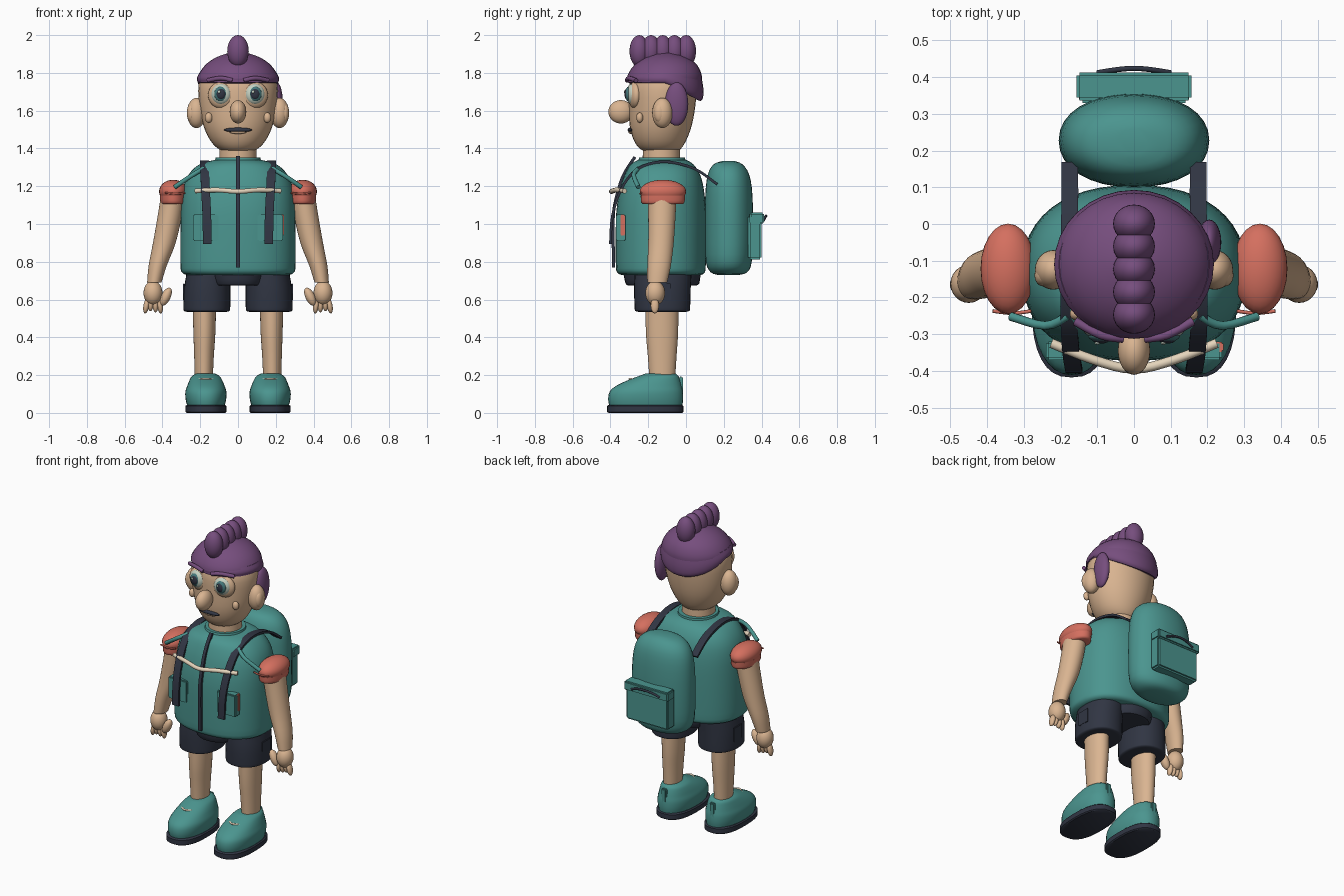
import bpy, bmesh, math
from mathutils import Vector, Euler

# Colours
def mat(name, r, g, b):
    m = bpy.data.materials.new(name)
    m.diffuse_color = (r, g, b, 1)
    return m

TEAL = mat("teal cloth", .070, .300, .275)
SKIN = mat("skin", .700, .460, .285)
PURPLE = mat("purple hair", .180, .075, .205)
RED = mat("coral cloth", .660, .160, .115)
NAVY = mat("dark navy", .030, .036, .056)
CREAM = mat("cream", .780, .660, .500)
WHITE = mat("eye white", .560, .640, .540)
IRIS = mat("iris", .060, .190, .200)

def finish(bm, name, m, angle=40):
    bmesh.ops.recalc_face_normals(bm, faces=bm.faces)
    me = bpy.data.meshes.new(name)
    bm.to_mesh(me)
    bm.free()
    me.materials.append(m)
    ob = bpy.data.objects.new(name, me)
    bpy.context.collection.objects.link(ob)
    bpy.ops.object.select_all(action='DESELECT')
    ob.select_set(True)
    bpy.context.view_layer.objects.active = ob
    bpy.ops.object.shade_smooth_by_angle(angle=math.radians(angle))
    return ob

def ball(name, c, r, m, rot=(0, 0, 0), seg=24):
    bm = bmesh.new()
    bmesh.ops.create_uvsphere(bm, u_segments=seg, v_segments=seg * 2 // 3, radius=1)
    e = Euler(rot).to_matrix()
    for v in bm.verts:
        v.co = Vector(c) + e @ Vector([a * b for a, b in zip(v.co, r)])
    return finish(bm, name, m)

def box(name, c, size, m, bevel=.006, rot=(0, 0, 0)):
    bm = bmesh.new()
    bmesh.ops.create_cube(bm, size=1)
    for v in bm.verts:
        v.co = Vector([a * b for a, b in zip(v.co, size)])
    if bevel:
        bmesh.ops.bevel(bm, geom=bm.edges[:], offset=bevel, segments=2, affect='EDGES')
    e = Euler(rot).to_matrix()
    for v in bm.verts:
        v.co = Vector(c) + e @ v.co
    return finish(bm, name, m)

def spline(pts, sub):
    """Smooth curve through a list of tuples."""
    P = [Vector(p) for p in pts]
    out = []
    for i in range(len(P) - 1):
        a, b, c, d = P[max(i - 1, 0)], P[i], P[i + 1], P[min(i + 2, len(P) - 1)]
        for k in range(sub):
            t = k / sub
            out.append(.5 * (2 * b + (c - a) * t + (2 * a - 5 * b + 4 * c - d) * t * t
                             + (3 * b - a - 3 * c + d) * t ** 3))
    return out + [P[-1]]

def loft(name, rings, m, power=2, s=1, sub=3, n=32, shear=None):
    """Stack of oval rings: (x centre, z, x radius, y min, y max)."""
    bm = bmesh.new()
    loops = []
    for cx, z, rx, y0, y1 in spline(rings, sub):
        loop = []
        for i in range(n):
            a = 2 * math.pi * i / n
            f = lambda t: math.copysign(abs(t) ** (2 / power), t)
            co = Vector((s * (cx + rx * f(math.cos(a))),
                         (y0 + y1) / 2 + (y1 - y0) / 2 * f(math.sin(a)), z))
            if shear:
                co.z += shear(co)
            loop.append(bm.verts.new(co))
        loops.append(loop)
    for a, b in zip(loops, loops[1:]):
        for i in range(n):
            bm.faces.new((a[i], a[(i + 1) % n], b[(i + 1) % n], b[i]))
    bm.faces.new(loops[0])
    bm.faces.new(loops[-1])
    return finish(bm, name, m)

def strip(name, pts, width, thick, m):
    """Flat band following a path, its width lying along x."""
    P = spline(pts, 4)
    bm = bmesh.new()
    loops = []
    for i, p in enumerate(P):
        t = P[min(i + 1, len(P) - 1)] - P[max(i - 1, 0)]
        nrm = t.cross(Vector((1, 0, 0))).normalized() * thick / 2
        w = Vector((width / 2, 0, 0))
        loops.append([bm.verts.new(q) for q in (p - w - nrm, p + w - nrm, p + w + nrm, p - w + nrm)])
    for a, b in zip(loops, loops[1:]):
        for i in range(4):
            bm.faces.new((a[i], a[(i + 1) % 4], b[(i + 1) % 4], b[i]))
    bm.faces.new(loops[0])
    bm.faces.new(loops[-1])
    return finish(bm, name, m)

def tube(name, pts, r, m):
    cu = bpy.data.curves.new(name, 'CURVE')
    cu.dimensions, cu.bevel_depth, cu.bevel_resolution, cu.use_fill_caps = '3D', r, 3, True
    P = spline(pts, 4)
    sp = cu.splines.new('POLY')
    sp.points.add(len(P) - 1)
    for q, p in zip(sp.points, P):
        q.co = (*p, 1)
    tmp = bpy.data.objects.new(name + "_path", cu)
    me = bpy.data.meshes.new_from_object(tmp)
    bpy.data.objects.remove(tmp)
    bm = bmesh.new()
    bm.from_mesh(me)
    bpy.data.meshes.remove(me)
    return finish(bm, name, m)

# Head, neck and hair
loft("head", [(0, 1.375, .05, -.19, -.06), (0, 1.395, .10, -.24, -.03), (0, 1.44, .145, -.275, .0),
              (0, 1.52, .183, -.298, .03), (0, 1.63, .205, -.303, .05), (0, 1.74, .208, -.30, .055),
              (0, 1.83, .17, -.26, .03)], SKIN)
loft("neck", [(0, 1.30, .10, -.23, -.03), (0, 1.42, .098, -.228, -.032)], SKIN)
loft("hair_cap", [(0, 1.75, .212, -.312, .085), (0, 1.79, .208, -.308, .083), (0, 1.84, .175, -.275, .06),
                  (0, 1.88, .12, -.22, .01), (0, 1.905, .05, -.15, -.06), (0, 1.91, .005, -.11, -.10)], PURPLE)
loft("hair_back", [(0, 1.745, .205, -.30, .075), (0, 1.755, .215, -.31, .09), (0, 1.775, .217, -.312, .092),
                   (0, 1.80, .205, -.30, .08)], PURPLE,
     shear=lambda c: -.5 * max(0, c.y + .1) * (1.81 - c.z) / .06)
for i in range(5):
    ball("mohawk_lump", (0, -.247 + .062 * i, 1.915), (.057, .052, .085), PURPLE)
ball("side_hair", (.205, -.05, 1.635), (.033, .062, .115), PURPLE)

# Face
ball("nose", (0, -.345, 1.594), (.044, .066, .062), SKIN)
ball("mouth", (0, -.295, 1.498), (.075, .014, .012), NAVY)
ball("lower_lip", (0, -.293, 1.487), (.045, .012, .01), SKIN)
for s in (-1, 1):
    ball("eyelid", (s * .09, -.272, 1.682), (.07, .033, .07), SKIN, (0, 0, s * .2))
    ball("eye", (s * .09, -.285, 1.687), (.053, .032, .055), WHITE, (0, 0, s * .2))
    ball("iris", (s * .09, -.303, 1.688), (.036, .019, .04), IRIS)
    ball("pupil", (s * .09, -.314, 1.688), (.024, .012, .028), NAVY)
    ball("eye_glint", (s * .09 - .01, -.325, 1.70), (.007, .004, .008), WHITE, seg=12)
    tube("eyebrow", [(s * .03, -.312, 1.76), (s * .09, -.302, 1.772), (s * .16, -.265, 1.76)], .012, PURPLE)
    ball("cheek", (s * .155, -.245, 1.563), (.02, .018, .027), SKIN)
    ball("ear", (s * .22, -.125, 1.588), (.05, .054, .08), SKIN)
    ball("inner_ear", (s * .247, -.14, 1.588), (.024, .03, .05), SKIN)

# Jacket
loft("torso", [(0, .73, .27, -.34, .08), (0, .745, .298, -.365, .10), (0, .80, .305, -.372, .105),
               (0, 1.05, .303, -.370, .105), (0, 1.18, .292, -.35, .095), (0, 1.26, .262, -.325, .075),
               (0, 1.315, .205, -.295, .04), (0, 1.34, .12, -.25, .0)], TEAL, 2.3, n=48)
loft("collar", [(0, 1.32, .125, -.258, .0), (0, 1.352, .118, -.248, -.005)], TEAL)
strip("zipper", [(0, -.27, 1.355), (0, -.335, 1.25), (0, -.378, 1.10), (0, -.386, .98), (0, -.383, .77)],
      .02, .016, NAVY)
tube("chest_strap", [(-.225, -.325, 1.175), (-.11, -.37, 1.18), (0, -.395, 1.172),
                     (.11, -.37, 1.18), (.225, -.325, 1.175)], .013, CREAM)
box("pocket_tag", (.205, -.335, .995), (.078, .026, .11), RED, .004)

# Backpack
loft("backpack", [(0, .73, .09, .17, .28), (0, .745, .15, .13, .325), (0, .80, .195, .105, .348),
                  (0, .95, .205, .10, .355), (0, 1.15, .20, .102, .352), (0, 1.26, .175, .115, .335),
                  (0, 1.315, .12, .145, .30), (0, 1.333, .04, .19, .26)], TEAL, 2.15)
box("backpack_pocket", (0, .365, .93), (.30, .072, .235), TEAL, .01)
box("pocket_flap", (0, .375, 1.03), (.314, .076, .06), TEAL, .008)
strip_pts = [(-.10, .412, 1.02), (-.05, .42, 1.038), (0, .424, 1.043), (.05, .42, 1.038), (.10, .412, 1.02)]
tube("pocket_handle", strip_pts, .007, NAVY)

for s in (-1, 1):
    strip("shoulder_strap", [(s * .175, .165, 1.21), (s * .175, .04, 1.295), (s * .177, -.12, 1.33),
                             (s * .177, -.26, 1.29), (s * .172, -.345, 1.18), (s * .165, -.39, 1.04),
                             (s * .163, -.40, .895)], .046, .014, NAVY)
    box("chest_pocket", (s * .172, -.345, .98), (.135, .05, .14), TEAL)
    tube("shoulder_cord", [(s * .18, -.25, 1.295), (s * .24, -.277, 1.26), (s * .335, -.252, 1.195)], .012, TEAL)

    # Arms and hands
    ball("sleeve", (s * .343, -.122, 1.172), (.075, .123, .062), RED)
    loft("sleeve_cuff", [(.343, 1.105, .06, -.225, -.02), (.343, 1.115, .068, -.237, -.008),
                         (.343, 1.15, .07, -.24, -.005)], RED, s=s)
    tube("sleeve_cord", [(s * .28, -.237, 1.165), (s * .33, -.243, 1.16), (s * .385, -.237, 1.165)], .005, RED)
    loft("arm", [(.345, 1.16, .062, -.20, -.05), (.36, 1.05, .064, -.20, -.055), (.39, .90, .06, -.20, -.065),
                 (.425, .78, .048, -.205, -.08), (.443, .69, .038, -.205, -.10)], SKIN, s=s)
    ball("palm", (s * .45, -.163, .635), (.05, .052, .065), SKIN)
    for i in range(4):
        ball("finger", (s * (.413 + .024 * i), -.165, .568 + .006 * (i % 3)), (.0155, .022, .042), SKIN,
             (0, s * (.12 - .1 * i), 0), 16)
    ball("thumb", (s * .382, -.175, .615), (.025, .027, .052), SKIN, (0, s * -.45, 0))

    # Shorts and legs
    loft("shorts_leg", [(.165, .535, .105, -.25, .0), (.165, .54, .12, -.268, .018), (.165, .56, .124, -.272, .022),
                        (.163, .66, .122, -.275, .025), (.155, .75, .115, -.27, .03)], NAVY, 2.2, s)
    box("shorts_pocket", (s * .286, -.12, .64), (.008, .08, .09), NAVY, .002)
    loft("leg", [(.178, .56, .062, -.215, -.04), (.178, .42, .058, -.212, -.042), (.18, .30, .052, -.202, -.05),
                 (.181, .17, .047, -.193, -.058)], SKIN, s=s)

    # Shoes
    loft("sole", [(.17, 0, .102, -.41, -.02), (.17, .006, .109, -.418, -.013), (.17, .036, .109, -.418, -.013),
                  (.17, .042, .102, -.41, -.02)], NAVY, 2.5, s, 1)
    loft("shoe", [(.17, .035, .098, -.405, -.02), (.17, .07, .107, -.412, -.015), (.17, .11, .109, -.405, -.016),
                  (.17, .14, .10, -.375, -.022), (.17, .17, .088, -.315, -.03), (.171, .195, .073, -.25, -.04),
                  (.172, .208, .05, -.215, -.055)], TEAL, 2.2, s)
    tube("shoe_lace", [(s * .125, -.268, .174), (s * .17, -.298, .18), (s * .215, -.268, .174)], .006, CREAM)
    box("heel_tab", (s * .172, -.027, .145), (.035, .02, .095), TEAL)

# Hips
loft("hips", [(0, .675, .13, -.30, .05), (0, .685, .145, -.32, .07), (0, .76, .165, -.335, .08)], NAVY, 2.3)
